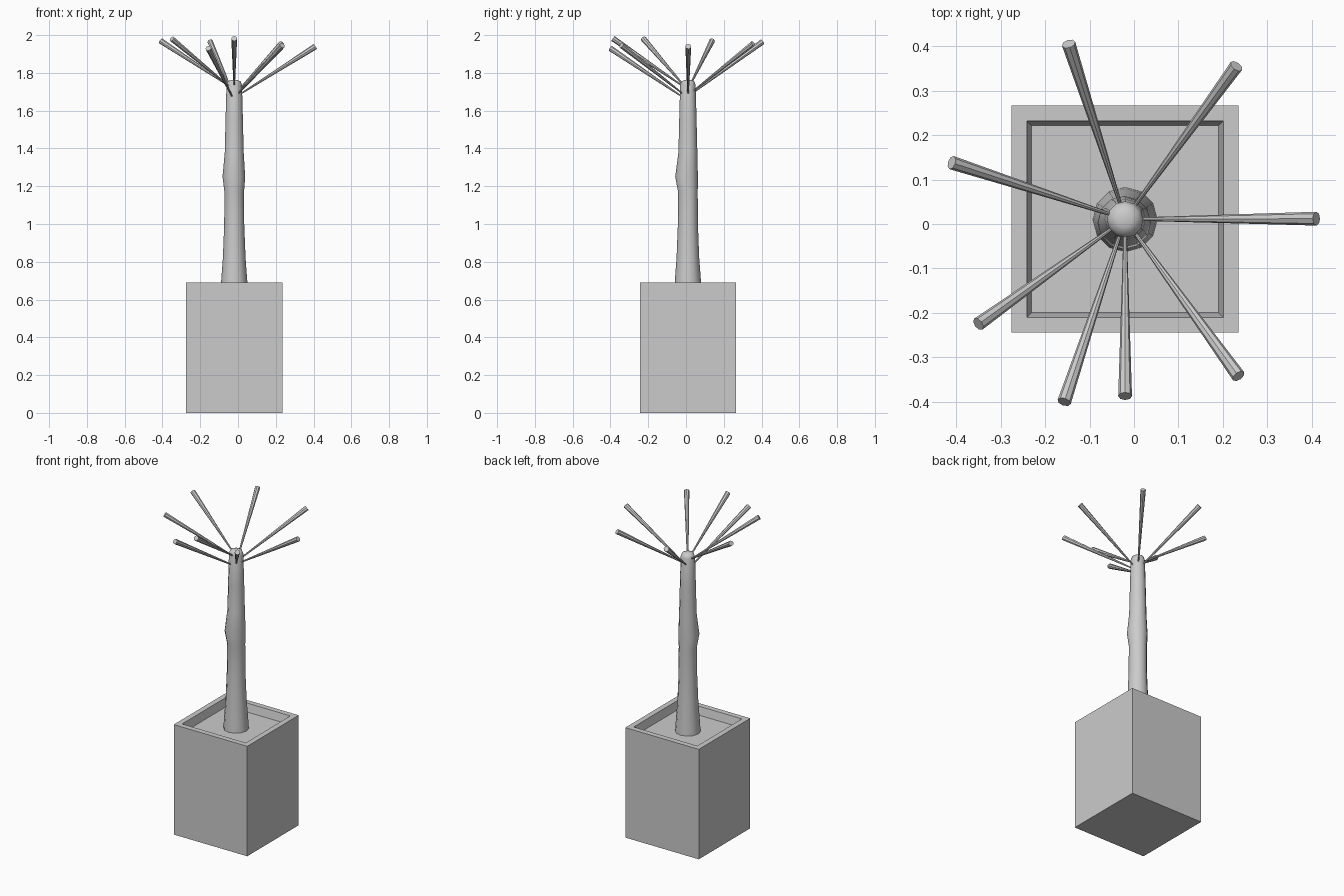
import bpy, bmesh, math
from mathutils import Vector, Matrix

default = bpy.data.objects.get("Cube")
if default:
    bpy.data.objects.remove(default, do_unlink=True)

grey = bpy.data.materials.new("plain grey")
grey.use_nodes = True
colour = (0.6, 0.6, 0.6, 1)
grey.diffuse_color = colour
grey.node_tree.nodes["Principled BSDF"].inputs["Base Color"].default_value = colour


def finish(bm, name):
    bmesh.ops.recalc_face_normals(bm, faces=bm.faces)
    mesh = bpy.data.meshes.new(name)
    bm.to_mesh(mesh)
    bm.free()
    mesh.materials.append(grey)
    obj = bpy.data.objects.new(name, mesh)
    bpy.context.collection.objects.link(obj)
    return obj


def loft(rings):
    """Bridge rings of points and close both ends."""
    bm = bmesh.new()
    loops = [[bm.verts.new(p) for p in ring] for ring in rings]
    n = len(loops[0])
    for low, high in zip(loops, loops[1:]):
        for i in range(n):
            j = (i + 1) % n
            bm.faces.new((low[i], low[j], high[j], high[i]))
    bm.faces.new(loops[0])
    bm.faces.new(loops[-1])
    return bm


def circle(x, y, z, r, n):
    return [Vector((x + r * math.cos(math.tau * i / n),
                    y + r * math.sin(math.tau * i / n), z)) for i in range(n)]


# Square planter with a shallow recess whose walls slope inwards
def square(half, z):
    return [Vector((-0.02 + sx * half, 0.011 + sy * half, z))
            for sx, sy in ((-1, -1), (1, -1), (1, 1), (-1, 1))]


finish(loft([square(0.255, 0), square(0.255, 0.69),
             square(0.221, 0.69), square(0.21, 0.64)]), "planter")

# Trunk with a slight knot halfway and a rounded top: x, y, z, radius
trunk_profile = [
    (-0.02, 0.01, 0.63, 0.073), (-0.02, 0.01, 0.70, 0.069),
    (-0.02, 0.01, 0.82, 0.060), (-0.02, 0.01, 1.00, 0.053),
    (-0.02, 0.01, 1.17, 0.052), (-0.022, 0.003, 1.25, 0.060),
    (-0.02, 0.01, 1.38, 0.050), (-0.02, 0.01, 1.55, 0.046),
    (-0.02, 0.01, 1.735, 0.041), (-0.02, 0.01, 1.755, 0.034),
    (-0.02, 0.01, 1.763, 0.016)]
trunk = finish(loft([circle(*p, 12) for p in trunk_profile]), "trunk")
bpy.context.view_layer.objects.active = trunk
trunk.select_set(True)
bpy.ops.object.shade_smooth_by_angle(angle=math.radians(60))
trunk.select_set(False)

# Bare branches, thin at the trunk and thicker at the tip: tip point, root height
branches = [
    ((0.41, 0.012, 1.94), 1.69), ((0.23, 0.355, 1.955), 1.705),
    ((-0.147, 0.405, 1.965), 1.70), ((-0.41, 0.138, 1.97), 1.735),
    ((-0.35, -0.225, 1.98), 1.73), ((-0.157, -0.40, 1.93), 1.675),
    ((-0.02, -0.387, 1.982), 1.735), ((0.235, -0.342, 1.945), 1.69)]
for number, (tip, root_z) in enumerate(branches, 1):
    tip = Vector(tip)
    outward = Vector((tip.x + 0.02, tip.y - 0.011, 0)).normalized()
    root = Vector((-0.02, 0.011, root_z)) + outward * 0.035
    axis = tip - root
    bm = bmesh.new()
    turn = axis.to_track_quat('Z', 'Y').to_matrix().to_4x4()
    bmesh.ops.create_cone(
        bm, cap_ends=True, segments=8, radius1=0.004, radius2=0.0155,
        depth=axis.length,
        matrix=Matrix.Translation((root + tip) / 2) @ turn)
    finish(bm, f"branch_{number}")
